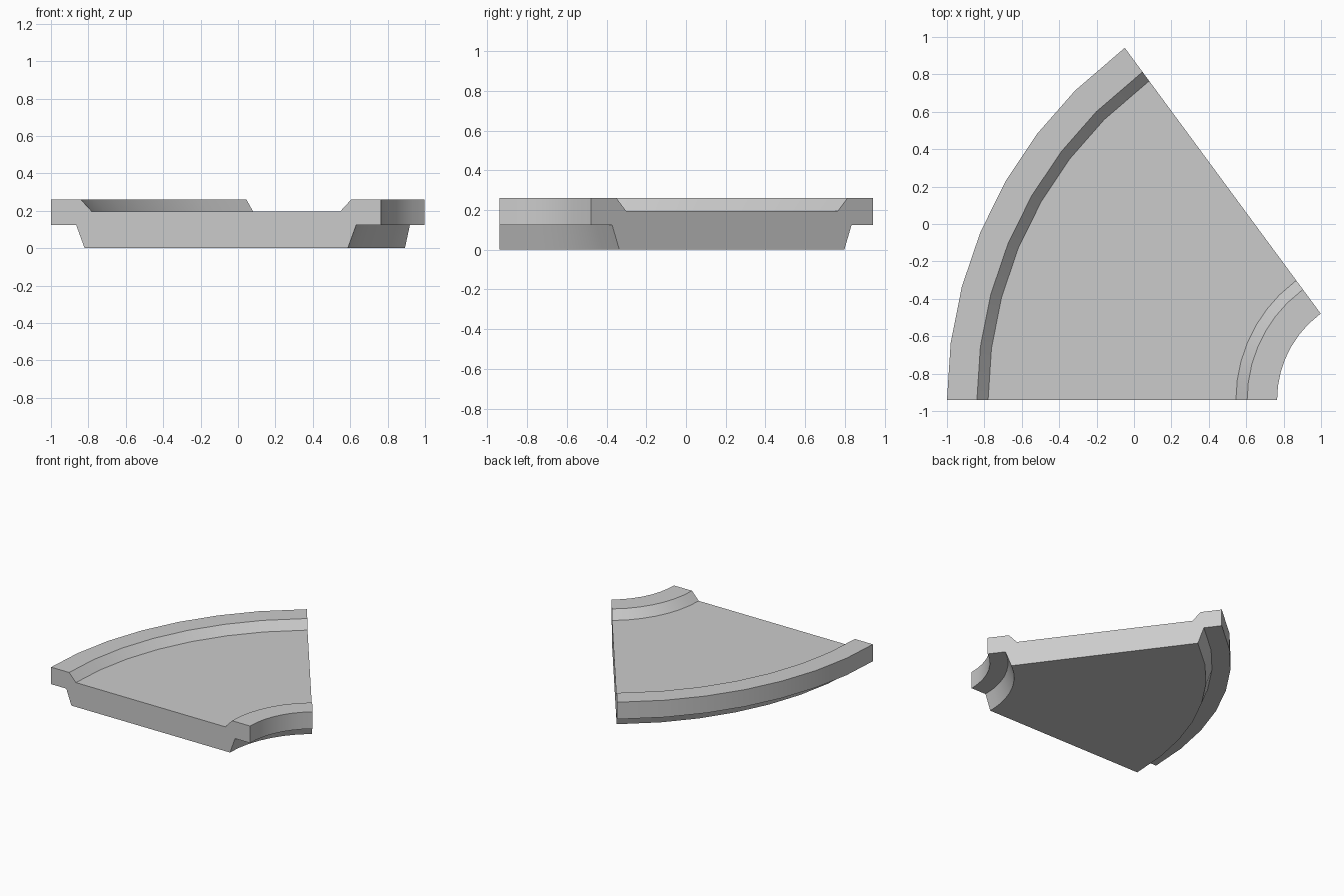
import bpy, bmesh, math

if "Cube" in bpy.data.objects:
    bpy.data.objects.remove(bpy.data.objects["Cube"])

CX, CY = 1.338, -0.94      # centre of the bend
END = 53.6                 # bend angle in degrees

# Cross-section of the road (x, z) at the straight front end
profile = [(-1.0, 0.124), (-0.865, 0.124), (-0.82, 0.0), (0.587, 0.0),
           (0.632, 0.124), (0.765, 0.124), (0.765, 0.26), (0.605, 0.26),
           (0.545, 0.195), (-0.78, 0.195), (-0.84, 0.26), (-1.0, 0.26)]
angles = [7.5 * i for i in range(7)] + [END]

# Sweep the section around the bend centre
bm = bmesh.new()
rings = []
for a in angles:
    c, s = math.cos(math.radians(a)), math.sin(math.radians(a))
    rings.append([bm.verts.new((CX - (CX - x) * c, CY + (CX - x) * s, z))
                  for x, z in profile])
n = len(profile)
for r0, r1 in zip(rings, rings[1:]):
    for i in range(n):
        j = (i + 1) % n
        bm.faces.new((r0[i], r0[j], r1[j], r1[i]))

# Flat end caps
bm.faces.new(rings[0])
bm.faces.new(rings[-1][::-1])
bmesh.ops.recalc_face_normals(bm, faces=bm.faces)

mesh = bpy.data.meshes.new("curved_road")
bm.to_mesh(mesh)
bm.free()
road = bpy.data.objects.new("curved_road", mesh)
bpy.context.collection.objects.link(road)
bpy.context.view_layer.objects.active = road
road.select_set(True)
bpy.ops.object.shade_smooth_by_angle(angle=math.radians(30))
